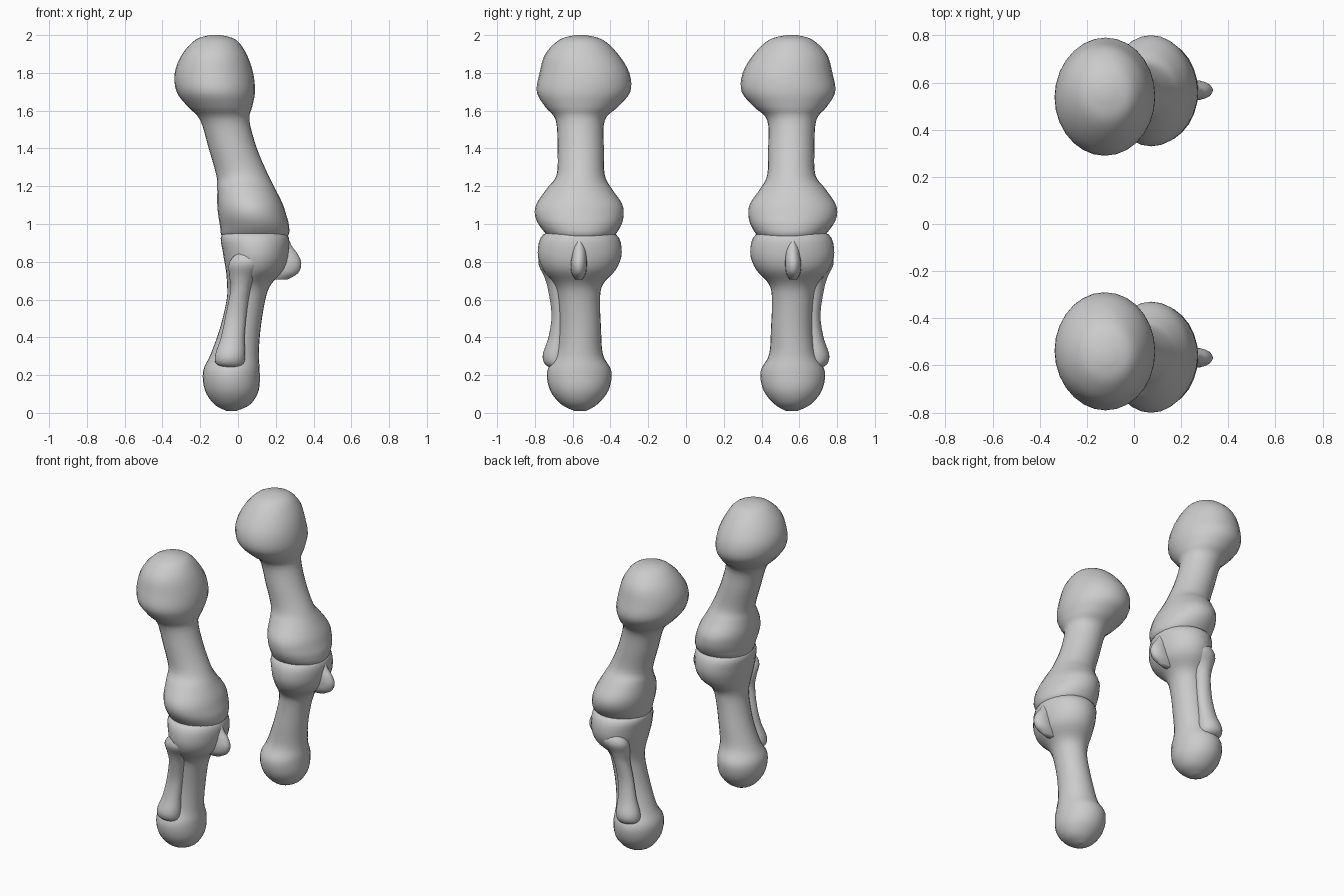
import bpy, bmesh, math
from mathutils import Vector


def catmull(p0, p1, p2, p3, t):
    return [0.5 * (2 * b + (c - a) * t + (2 * a - 5 * b + 4 * c - d) * t * t
                   + (3 * b - a - 3 * c + d) * t ** 3)
            for a, b, c, d in zip(p0, p1, p2, p3)]


def bone(name, sections, sides=28, steps=4):
    """Loft ovals given as (z, x min, x max, y min, y max), mirrored across y."""
    s = [sections[0]] + sections + [sections[-1]]
    rows = [catmull(*s[i:i + 4], k / steps)
            for i in range(len(s) - 3) for k in range(steps)] + [sections[-1]]
    bm = bmesh.new()
    rings = []
    for z, x0, x1, y0, y1 in rows:
        c = Vector(((x0 + x1) / 2, (y0 + y1) / 2, z))
        rings.append([bm.verts.new(c + Vector((
            (x1 - x0) / 2 * math.cos(2 * math.pi * j / sides),
            (y1 - y0) / 2 * math.sin(2 * math.pi * j / sides), 0)))
            for j in range(sides)])
    for a, b in zip(rings, rings[1:]):
        for j in range(sides):
            k = (j + 1) % sides
            bm.faces.new((a[j], a[k], b[k], b[j]))
    bm.faces.new(rings[0])
    bm.faces.new(rings[-1])
    bmesh.ops.recalc_face_normals(bm, faces=bm.faces)
    for f in bm.faces:
        f.smooth = True
    me = bpy.data.meshes.new(name)
    bm.to_mesh(me)
    bm.free()
    ob = bpy.data.objects.new(name, me)
    bpy.context.collection.objects.link(ob)
    m = ob.modifiers.new("mirror", "MIRROR")
    m.use_axis = (False, True, False)
    m.use_mirror_merge = False
    return ob


# Upper leg bone: round head, shaft, wide knee end
bone("upper_leg_bone", [
    (2.00, -0.15, -0.09, -0.59, -0.53),
    (1.975, -0.225, -0.01, -0.67, -0.44),
    (1.90, -0.295, 0.045, -0.745, -0.36),
    (1.80, -0.335, 0.08, -0.775, -0.30),
    (1.70, -0.325, 0.09, -0.79, -0.295),
    (1.62, -0.265, 0.075, -0.745, -0.36),
    (1.55, -0.20, 0.06, -0.69, -0.43),
    (1.40, -0.155, 0.10, -0.68, -0.435),
    (1.26, -0.115, 0.16, -0.685, -0.43),
    (1.19, -0.11, 0.195, -0.735, -0.395),
    (1.11, -0.11, 0.235, -0.79, -0.34),
    (1.05, -0.105, 0.255, -0.80, -0.33),
    (0.99, -0.095, 0.27, -0.775, -0.345),
    (0.93, -0.08, 0.26, -0.72, -0.39),
    (0.88, 0.02, 0.16, -0.63, -0.50)])

# Lower leg bone: knee end, shaft, rounded ankle
bone("shin_bone", [
    (0.975, 0.02, 0.16, -0.63, -0.50),
    (0.945, -0.085, 0.26, -0.755, -0.37),
    (0.85, -0.08, 0.27, -0.785, -0.34),
    (0.76, -0.065, 0.245, -0.76, -0.37),
    (0.68, -0.058, 0.175, -0.695, -0.44),
    (0.60, -0.06, 0.145, -0.675, -0.455),
    (0.45, -0.095, 0.12, -0.67, -0.45),
    (0.31, -0.145, 0.11, -0.69, -0.44),
    (0.22, -0.185, 0.115, -0.735, -0.395),
    (0.12, -0.175, 0.11, -0.72, -0.41),
    (0.045, -0.125, 0.065, -0.66, -0.47),
    (0.01, -0.06, -0.01, -0.59, -0.53)])

# Thin outer bone running down from the knee
bone("outer_shin_bone", [
    (0.88, 0.03, 0.07, -0.74, -0.70),
    (0.80, -0.045, 0.135, -0.782, -0.65),
    (0.72, -0.045, 0.09, -0.75, -0.63),
    (0.65, -0.04, 0.065, -0.73, -0.63),
    (0.52, -0.065, 0.045, -0.712, -0.63),
    (0.40, -0.09, 0.035, -0.728, -0.63),
    (0.31, -0.12, 0.038, -0.758, -0.62),
    (0.26, -0.115, 0.03, -0.748, -0.63),
    (0.235, -0.06, 0.00, -0.71, -0.67)])

# Small knob on the front of the knee
bone("knee_knob", [
    (0.94, 0.20, 0.26, -0.575, -0.555),
    (0.88, 0.19, 0.287, -0.595, -0.535),
    (0.84, 0.19, 0.317, -0.602, -0.528),
    (0.79, 0.18, 0.335, -0.610, -0.525),
    (0.74, 0.16, 0.318, -0.605, -0.53),
    (0.705, 0.14, 0.26, -0.585, -0.55)], sides=20)
